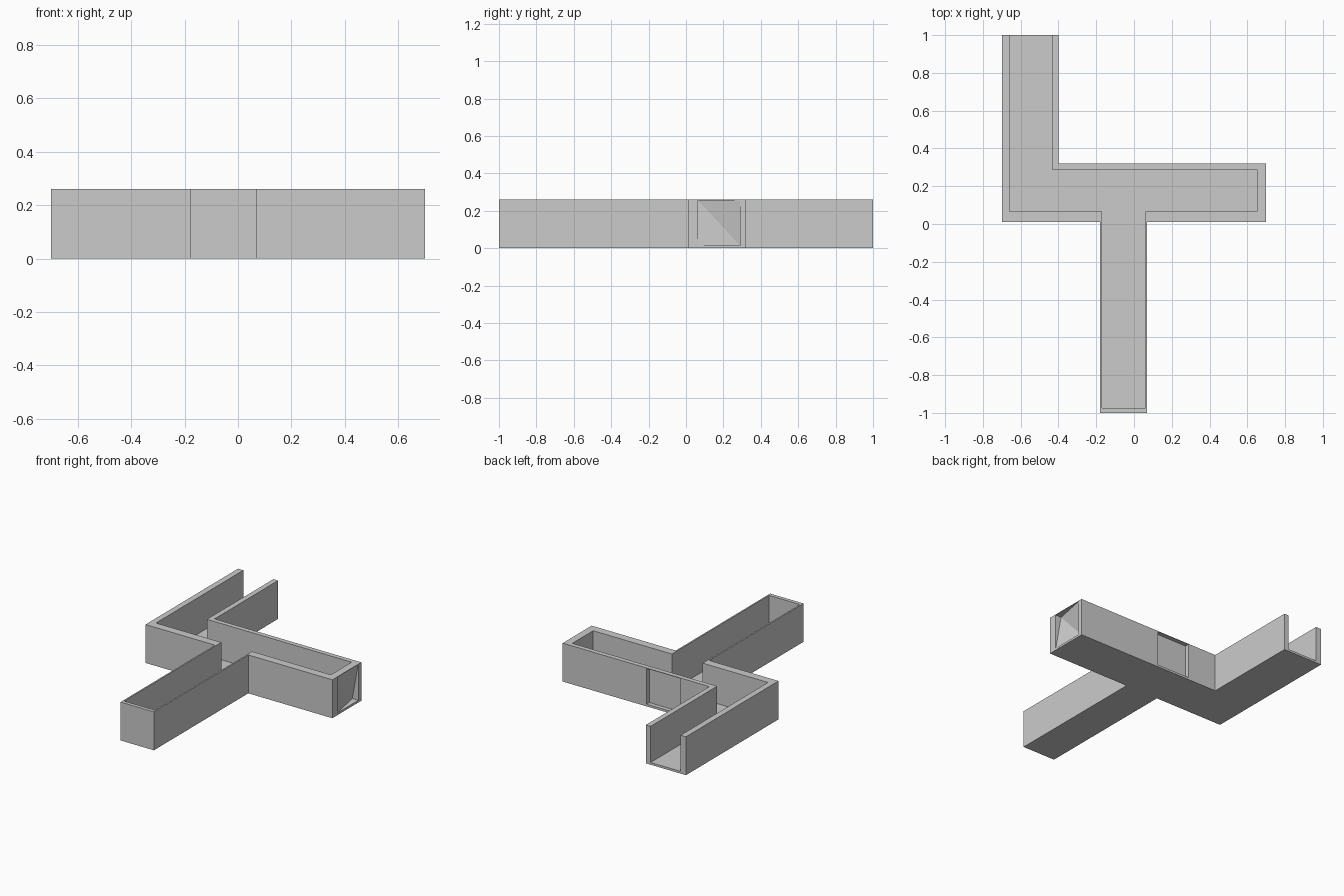
import bpy
import bmesh

HEIGHT = 0.26
FLOOR = 0.015

cube = bpy.data.objects.get("Cube")
if cube:
    bpy.data.objects.remove(cube, do_unlink=True)

grey = bpy.data.materials.new("plain grey")
grey.use_nodes = True
grey.diffuse_color = (0.6, 0.6, 0.6, 1)
grey.node_tree.nodes["Principled BSDF"].inputs["Base Color"].default_value = (0.6, 0.6, 0.6, 1)


def finish(name, bm):
    bmesh.ops.recalc_face_normals(bm, faces=bm.faces)
    mesh = bpy.data.meshes.new(name)
    bm.to_mesh(mesh)
    bm.free()
    mesh.materials.append(grey)
    obj = bpy.data.objects.new(name, mesh)
    bpy.context.collection.objects.link(obj)
    return obj


def prism(name, outline, bottom, top):
    """Extrude a plan outline straight up."""
    bm = bmesh.new()
    face = bm.faces.new([bm.verts.new((x, y, bottom)) for x, y in outline])
    result = bmesh.ops.extrude_face_region(bm, geom=[face])
    moved = [v for v in result["geom"] if isinstance(v, bmesh.types.BMVert)]
    bmesh.ops.translate(bm, verts=moved, vec=(0, 0, top - bottom))
    return finish(name, bm)


def cut_recess(target, x0, x1, y0, y1):
    """Hollow a wall from outside, keeping its top rim and floor."""
    cutter = prism("recess_cutter", [(x0, y0), (x1, y0), (x1, y1), (x0, y1)],
                   FLOOR, HEIGHT - 0.004)
    cutter.hide_render = True
    mod = target.modifiers.new("recess", "BOOLEAN")
    mod.operation = "DIFFERENCE"
    mod.solver = "EXACT"
    mod.object = cutter
    bpy.context.view_layer.objects.active = target
    bpy.ops.object.modifier_apply(modifier=mod.name)
    bpy.data.objects.remove(cutter, do_unlink=True)


# Plan paths run from one side of the open end around to the other
outer = [(-0.70, 1), (-0.70, 0.01), (-0.18, 0.01), (-0.18, -1), (0.07, -1),
         (0.07, 0.01), (0.70, 0.01), (0.70, 0.32), (-0.40, 0.32), (-0.40, 1)]
inner = [(-0.66, 1), (-0.66, 0.065), (-0.17, 0.065), (-0.17, -0.975), (0.06, -0.975),
         (0.06, 0.065), (0.65, 0.065), (0.65, 0.288), (-0.435, 0.288), (-0.435, 1)]

# Floor and surrounding walls
prism("corridor_floor", inner, 0, FLOOR)
walls = prism("corridor_walls", outer + inner[::-1], 0, HEIGHT)

# Recesses in the back wall and the end wall
cut_recess(walls, -0.18, 0.07, 0.291, 0.35)
cut_recess(walls, 0.653, 0.75, 0.065, 0.288)

# Twisted panel inside the end recess
bm = bmesh.new()
top_front, top_back, low_back, low_front = [
    bm.verts.new(p) for p in ((0.655, 0.065, HEIGHT - 0.004), (0.698, 0.288, HEIGHT - 0.004),
                              (0.655, 0.288, FLOOR), (0.698, 0.065, FLOOR))]
bm.faces.new((top_front, low_back, top_back))
bm.faces.new((top_front, low_front, low_back))
finish("end_panel", bm)
